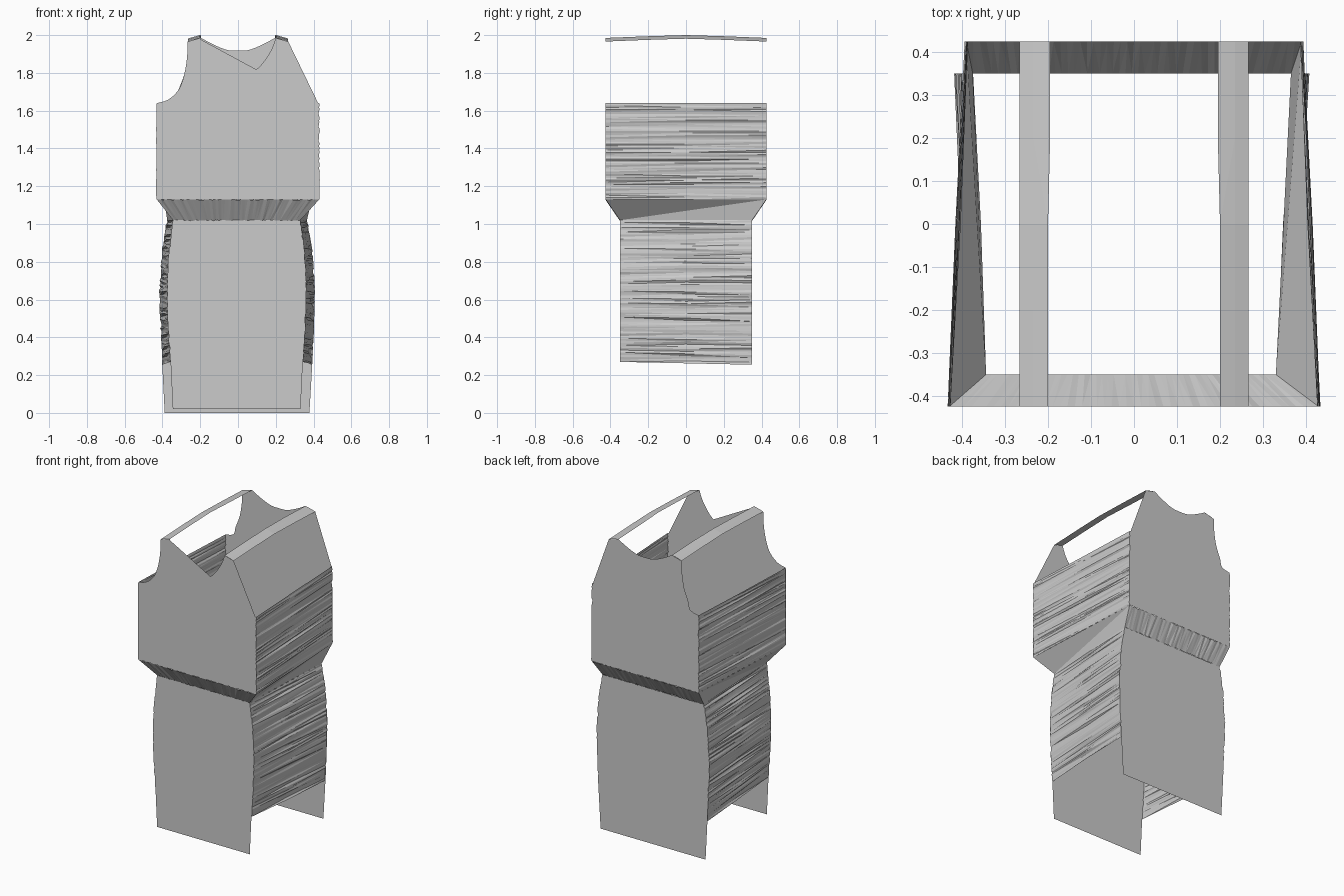
import bpy, bmesh, random
from mathutils import Vector

if "Cube" in bpy.data.objects:
    bpy.data.objects.remove(bpy.data.objects["Cube"])

random.seed(4)
YB, YS = 0.425, 0.35          # depth of bodice and skirt panels


def finish(name, bm):
    # turn every face away from the middle of the garment
    bmesh.ops.triangulate(bm, faces=bm.faces[:])
    bm.normal_update()
    for f in bm.faces:
        if f.normal.dot(f.calc_center_median() - Vector((0, 0, 1))) < 0:
            f.normal_flip()
    me = bpy.data.meshes.new(name)
    bm.to_mesh(me)
    bm.free()
    bpy.context.collection.objects.link(bpy.data.objects.new(name, me))


def panel(name, outline):
    bm = bmesh.new()
    bm.faces.new([bm.verts.new(p) for p in outline])
    finish(name, bm)


def sheet(name, columns):
    bm = bmesh.new()
    cols = [[bm.verts.new(p) for p in c] for c in columns]
    for a, b in zip(cols, cols[1:]):
        for i in range(len(a) - 1):
            bm.faces.new((a[i], b[i], b[i + 1], a[i + 1]))
    finish(name, bm)


def lerp(keys, t):
    for (t0, v0), (t1, v1) in zip(keys, keys[1:]):
        if t <= t1:
            return v0 + (v1 - v0) * (t - t0) / (t1 - t0)
    return keys[-1][1]


def seam(keys, y, z0, z1, n, wobble):
    # slightly gathered seam running upwards
    pts = []
    for i in range(n + 1):
        t = i / n
        j = 0 if i in (0, n) else random.uniform(-wobble, wobble)
        pts.append(Vector((lerp(keys, t) + j, y, z0 + (z1 - z0) * t)))
    return pts


def middle(a, b, wobble):
    # crumpled centre line of a side panel
    return [(p + q) / 2 + Vector((random.uniform(-wobble, wobble), 0, 0)) for p, q in zip(a, b)]


def smooth(pts, n=6):
    # Catmull-Rom curve through profile points
    p = [pts[0]] + pts + [pts[-1]]
    out = []
    for a, b, c, d in zip(p, p[1:], p[2:], p[3:]):
        for k in range(n):
            t = k / n
            out.append(tuple(0.5 * (2 * b[i] + (c[i] - a[i]) * t + (2 * a[i] - 5 * b[i] + 4 * c[i] - d[i]) * t * t
                                    + (3 * b[i] - a[i] - 3 * c[i] + d[i]) * t ** 3) for i in (0, 1)))
    return out + [pts[-1]]


# seams: s = -1 left, 1 right
bod, skirt = {}, {}
for s in (-1, 1):
    o = 0.008 * s              # the skirt sits slightly to the left
    bod[s, 'f'] = seam([(0, s * 0.43), (1, s * 0.43)], -YB, 1.13, 1.64, 45, 0.004)
    bod[s, 'b'] = seam([(0, s * 0.39), (1, s * 0.39)], YB, 1.13, 1.64, 45, 0.004)
    kf = [(0, 0.35), (0.25, 0.362), (0.5, 0.368), (0.75, 0.36), (1, 0.337)]
    kb = [(0, 0.395), (0.25, 0.404), (0.5, 0.41), (0.75, 0.4), (1, 0.37)]
    skirt[s, 'f'] = seam([(t, s * v - 0.007) for t, v in kf], -YS, 0.27, 1.02, 60, 0.003)
    skirt[s, 'b'] = seam([(t, s * v - 0.005) for t, v in kb], YS, 0.255, 1.02, 60, 0.004)

# bodice panels with armholes and necklines
neck_f = smooth([(-0.2, 1.985), (-0.17, 1.91), (-0.1, 1.82), (0, 1.78), (0.1, 1.82), (0.17, 1.91), (0.2, 1.985)])
neck_b = smooth([(-0.195, 1.985), (-0.13, 1.95), (-0.06, 1.922), (0, 1.918), (0.06, 1.922), (0.13, 1.95), (0.195, 1.985)])
for name, k, y, w, neck in (("bodice_front", 'f', -YB, 0.43, neck_f), ("bodice_back", 'b', YB, 0.39, neck_b)):
    arm = smooth([(w, 1.64), (w - 0.06, 1.658), (0.315, 1.71), (0.285, 1.79), (0.27, 1.88), (0.266, 1.966)])
    out = list(bod[1, k])
    out += [(x, y, z) for x, z in arm[1:]]
    out += [(x, y, z) for x, z in reversed(neck)]
    out += [(-x, y, z) for x, z in reversed(arm[1:])]
    out += list(reversed(bod[-1, k]))
    panel(name, out)

# skirt panels, open slits below the side seams
for name, k, y, hem, w, c in (("skirt_front", 'f', -YS, 0.02, 0.338, -0.007), ("skirt_back", 'b', YS, 0, 0.383, -0.005)):
    panel(name, [(c - w, y, hem), (c + w, y, hem)] + skirt[1, k] + skirt[-1, k][::-1])

for s, side in ((-1, "left"), (1, "right")):
    # crumpled side panels
    for part, d, wob in (("bodice", bod, 0.004), ("skirt", skirt, 0.007)):
        a, b = d[s, 'f'], d[s, 'b']
        sheet(f"{part}_side_{side}", [a, middle(a, b, wob), b])
    # two triangles closing the waist at the side
    bm = bmesh.new()
    v = [bm.verts.new(p) for p in (bod[s, 'f'][0], bod[s, 'b'][0], skirt[s, 'f'][-1], skirt[s, 'b'][-1])]
    bm.faces.new((v[0], v[1], v[2]))
    bm.faces.new((v[1], v[3], v[2]))
    finish(f"waist_side_{side}", bm)
    # shoulder strap, slightly arched
    sheet(f"shoulder_{side}", [[(s * x, y, z + dz) for x, z in ((0.266, 1.966), (0.235, 1.976), (0.2 if y < 0.1 else 0.195, 1.985))]
                               for y, dz in ((-YB, 0), (-0.2, 0.009), (0, 0.015), (0.2, 0.009), (YB, 0))])

# gathered waist strips front and back
for name, k in (("waist_front", 'f'), ("waist_back", 'b')):
    rows = []
    for d, i in ((bod, 0), (skirt, -1)):
        a, b = d[-1, k][i], d[1, k][i]
        rows.append([a.lerp(b, n / 50) + Vector((0, 0, random.uniform(-0.004, 0.004) if 0 < n < 50 else 0))
                     for n in range(51)])
    sheet(name, rows)
